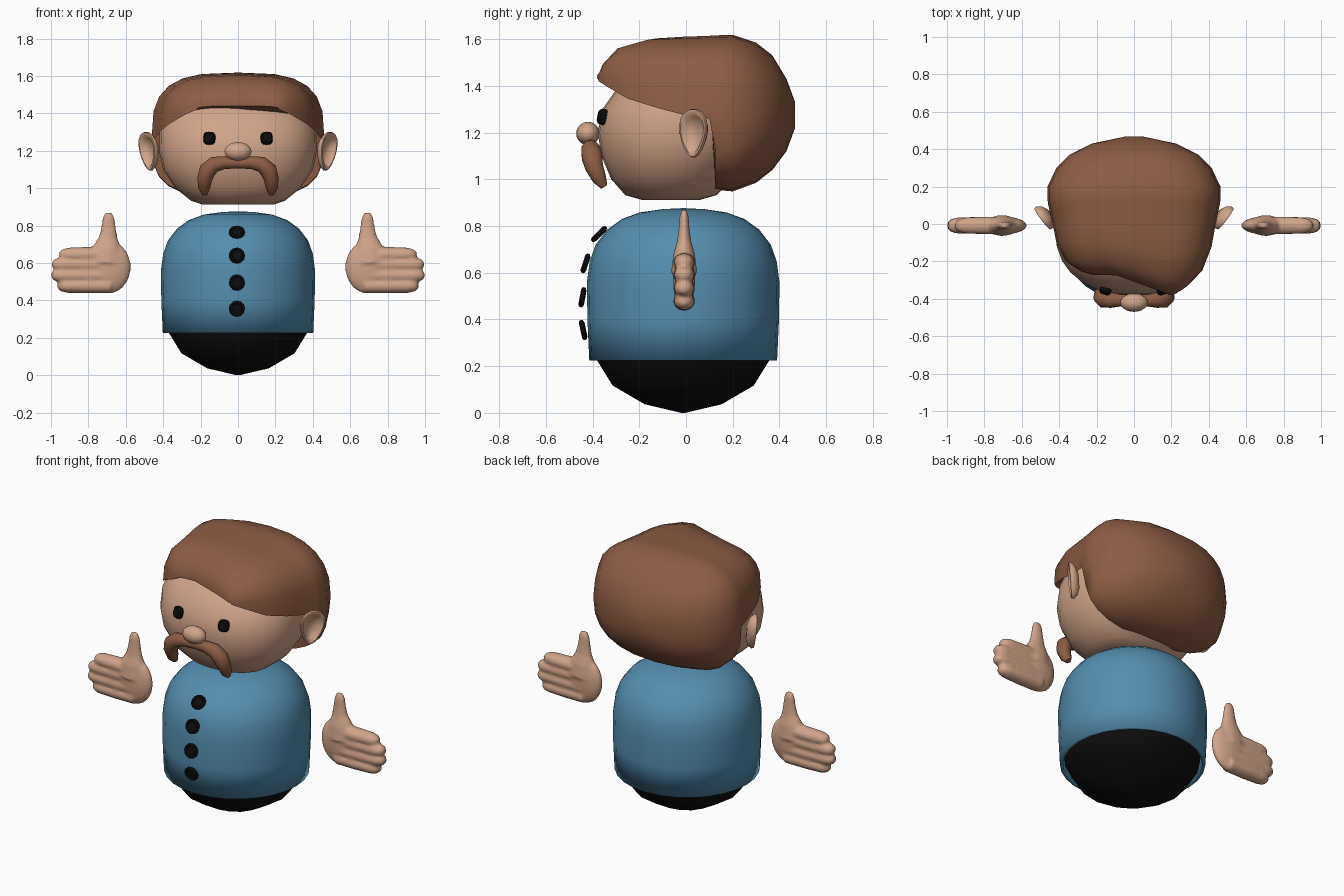
import bpy, bmesh, math
from mathutils import Vector, Matrix

if "Cube" in bpy.data.objects:
    bpy.data.objects.remove(bpy.data.objects["Cube"])


def material(name, rgb):
    m = bpy.data.materials.new(name)
    m.diffuse_color = (*rgb, 1)
    m.use_nodes = True
    m.node_tree.nodes["Principled BSDF"].inputs["Base Color"].default_value = m.diffuse_color
    return m


SKIN = material("skin", (0.64, 0.375, 0.255))
BROWN = material("brown hair", (0.27, 0.11, 0.06))
BLUE = material("blue cloth", (0.09, 0.27, 0.43))
BLACK = material("black", (0.004, 0.004, 0.004))


def finish(name, bm, mat, angle=50, mirror=False):
    bmesh.ops.recalc_face_normals(bm, faces=bm.faces[:])
    me = bpy.data.meshes.new(name)
    bm.to_mesh(me)
    bm.free()
    me.materials.append(mat)
    me.shade_smooth()
    me.set_sharp_from_angle(angle=math.radians(angle))
    ob = bpy.data.objects.new(name, me)
    bpy.context.collection.objects.link(ob)
    if mirror:
        ob.modifiers.new("mirror", 'MIRROR')
    return ob


def loft(bm, rings, cap_start=True, cap_end=True):
    """Skin a list of equal closed point rings."""
    vs = [[bm.verts.new(p) for p in ring] for ring in rings]
    n = len(vs[0])
    for a, b in zip(vs, vs[1:]):
        for i in range(n):
            j = (i + 1) % n
            bm.faces.new((a[i], a[j], b[j], b[i]))
    if cap_start:
        bm.faces.new(vs[0][::-1])
    if cap_end:
        bm.faces.new(vs[-1])


def unit_ring(n, e=1.0):
    """Superellipse points of unit size."""
    out = []
    for i in range(n):
        t = 2 * math.pi * i / n
        c, s = math.cos(t), math.sin(t)
        out.append((math.copysign(abs(c) ** e, c), math.copysign(abs(s) ** e, s)))
    return out


def tube(bm, path, n=12, flat=1.0):
    """Tube in the xz plane through (x, y, z, radius); flat scales its depth."""
    pts = [Vector(p[:3]) for p in path]
    rings = []
    for i, p in enumerate(pts):
        d = (pts[min(i + 1, len(pts) - 1)] - pts[max(i - 1, 0)]).normalized()
        side = d.cross(Vector((0, 1, 0))).normalized()
        depth = side.cross(d)
        r = path[i][3]
        rings.append([p + side * r * c + depth * r * flat * s for c, s in unit_ring(n)])
    loft(bm, rings)


def ellipsoid(bm, centre, size, u=16, v=12):
    m = Matrix.Translation(centre) @ Matrix.Diagonal((*size, 1))
    bmesh.ops.create_uvsphere(bm, u_segments=u, v_segments=v, radius=1, matrix=m)


CY = -0.012  # body axis

# Shirt: domed shell, open underneath
bm = bmesh.new()
profile = [(0.225, 0.402), (0.40, 0.41), (0.56, 0.412), (0.65, 0.40), (0.72, 0.375),
           (0.785, 0.325), (0.83, 0.262), (0.858, 0.185), (0.872, 0.09), (0.876, 0.01)]
loft(bm, [[(r * c, CY + r * s, z) for c, s in unit_ring(28)] for z, r in profile],
     cap_start=False)
shirt = finish("shirt", bm, BLUE, 60)
solid = shirt.modifiers.new("thickness", 'SOLIDIFY')
solid.thickness = 0.018
solid.offset = -1

# Lower body: faceted dark bowl
bm = bmesh.new()
profile = [(0.0, 0.008), (0.037, 0.165), (0.117, 0.302), (0.235, 0.375), (0.34, 0.38)]
loft(bm, [[(r * c, CY + r * s, z) for c, s in unit_ring(16)] for z, r in profile])
finish("lower_body", bm, BLACK, 40)

# Buttons down the front, tilted with the shirt
bm = bmesh.new()
for y, z, tilt in [(-0.372, 0.765, 45), (-0.43, 0.64, 18), (-0.443, 0.495, 10), (-0.44, 0.355, -12)]:
    m = Matrix.Translation((-0.006, y, z)) @ Matrix.Rotation(math.radians(90 - tilt), 4, 'X')
    steps = [(0.030, -0.012), (0.043, -0.006), (0.043, 0.006), (0.034, 0.012), (0.026, 0.004)]
    loft(bm, [[m @ Vector((r * c, r * s, h)) for c, s in unit_ring(12)] for r, h in steps])
finish("buttons", bm, BLACK, 30)

# Head: stacked rounded slices (z, half width, front y, back y)
slices = [(0.912, 0.19, -0.19, 0.06), (0.932, 0.25, -0.26, 0.13), (1.0, 0.335, -0.32, 0.2),
          (1.1, 0.40, -0.362, 0.27), (1.2, 0.422, -0.378, 0.32), (1.3, 0.42, -0.358, 0.33),
          (1.39, 0.395, -0.295, 0.32), (1.46, 0.34, -0.22, 0.28), (1.52, 0.25, -0.1, 0.2)]
bm = bmesh.new()
loft(bm, [[(w * c, (f + b) / 2 + (b - f) / 2 * s, z) for c, s in unit_ring(28, 0.88)]
          for z, w, f, b in slices])
finish("head", bm, SKIN, 60)

# Hair: slices from fringe to back (y, half width, top, widest height, underside)
slices = [(-0.272, 0.22, 1.455, 1.42, 1.44), (-0.255, 0.28, 1.50, 1.395, 1.435),
          (-0.20, 0.365, 1.565, 1.345, 1.42), (-0.10, 0.415, 1.603, 1.305, 1.40),
          (0.0, 0.435, 1.61, 1.275, 1.38), (0.10, 0.458, 1.614, 1.26, 1.36),
          (0.125, 0.462, 1.616, 1.26, 0.955), (0.20, 0.462, 1.618, 1.26, 0.948),
          (0.30, 0.415, 1.585, 1.27, 0.985), (0.37, 0.345, 1.53, 1.28, 1.04),
          (0.43, 0.225, 1.43, 1.28, 1.12), (0.467, 0.05, 1.33, 1.275, 1.22)]
bm = bmesh.new()
rings = []
for y, w, top, mid, low in slices:
    ring = []
    e = 0.64 if y < 0.28 else 0.8
    for c, s in unit_ring(24, e):
        x = w * c
        z = mid + s * (top - mid) if s >= 0 else mid - s * (low - mid)
        # the fringe sweeps forward on one side
        sweep = max(0, 1 - abs(x - 0.2) / 0.3) * min(1, max(0, (0.1 - y) / 0.3))
        ring.append((x, y - 0.11 * sweep, z))
    rings.append(ring)
loft(bm, rings)
finish("hair", bm, BROWN, 50)

# Ears: cupped egg-shaped shells flaring backward
bm = bmesh.new()
out = Vector((0.8, -0.6, 0))
along = Vector((0.6, 0.8, 0))
up = Vector((0.12, 0, 1)).normalized()
rings = []
for k, d in [(0.45, -0.035), (0.8, -0.022), (1.0, 0.0), (0.97, 0.014), (0.85, 0.016),
             (0.68, -0.002), (0.4, -0.016), (0.05, -0.02)]:
    rings.append([Vector((0.475, 0.035, 1.197)) + out * d
                  + along * (0.07 * k * c * (1 + 0.28 * s)) + up * (0.106 * k * s)
                  for c, s in unit_ring(18)])
loft(bm, rings)
finish("ears", bm, SKIN, 60, mirror=True)

# Nose
bm = bmesh.new()
ellipsoid(bm, (0, -0.42, 1.196), (0.074, 0.05, 0.05), 14, 10)
finish("nose", bm, SKIN, 60)

# Eyes: small rounded blocks following the face
bm = bmesh.new()
m = (Matrix.Translation((0.152, -0.352, 1.266)) @ Matrix.Rotation(math.radians(18), 4, 'Z')
     @ Matrix.Rotation(math.radians(78), 4, 'X'))
loft(bm, [[m @ Vector((0.031 * k * c, 0.034 * k * s, h)) for c, s in unit_ring(12, 0.65)]
          for k, h in [(1, -0.02), (1, 0.014), (0.75, 0.022)]])
finish("eyes", bm, BLACK, 40, mirror=True)

# Moustache: drooping tapered tube on each side
bm = bmesh.new()
tube(bm, [(0, -0.405, 1.135, 0.03), (0.07, -0.408, 1.137, 0.034), (0.125, -0.408, 1.128, 0.042),
          (0.163, -0.402, 1.095, 0.046), (0.178, -0.392, 1.05, 0.04),
          (0.181, -0.37, 1.0, 0.032), (0.178, -0.35, 0.968, 0.016)], 10)
finish("moustache", bm, BROWN, 60, mirror=True)

# Hands: palm, four fingers and raised thumb fused together
bm = bmesh.new()
HY = -0.008
ellipsoid(bm, (0.695, HY, 0.578), (0.122, 0.047, 0.142), 24, 16)
for tip, z in [(0.955, 0.645), (0.995, 0.592), (0.998, 0.534), (0.965, 0.478)]:
    tube(bm, [(0.68, HY, z, 0.040), (0.80, HY, z, 0.041), (tip - 0.05, HY, z, 0.038),
              (tip - 0.015, HY, z, 0.029), (tip, HY, z, 0.014)], 14, 1.15)
tube(bm, [(0.705, HY, 0.60, 0.095), (0.70, HY, 0.68, 0.078), (0.694, HY, 0.735, 0.051),
          (0.692, HY, 0.79, 0.039), (0.692, HY, 0.84, 0.033), (0.692, HY, 0.864, 0.022),
          (0.692, HY, 0.872, 0.01)], 14, 0.6)
hands = finish("hands", bm, SKIN, 180)
remesh = hands.modifiers.new("fuse", 'REMESH')
remesh.mode = 'VOXEL'
remesh.voxel_size = 0.009
remesh.use_smooth_shade = True
smooth = hands.modifiers.new("soften", 'SMOOTH')
smooth.factor = 0.5
smooth.iterations = 5
hands.modifiers.new("mirror", 'MIRROR')
